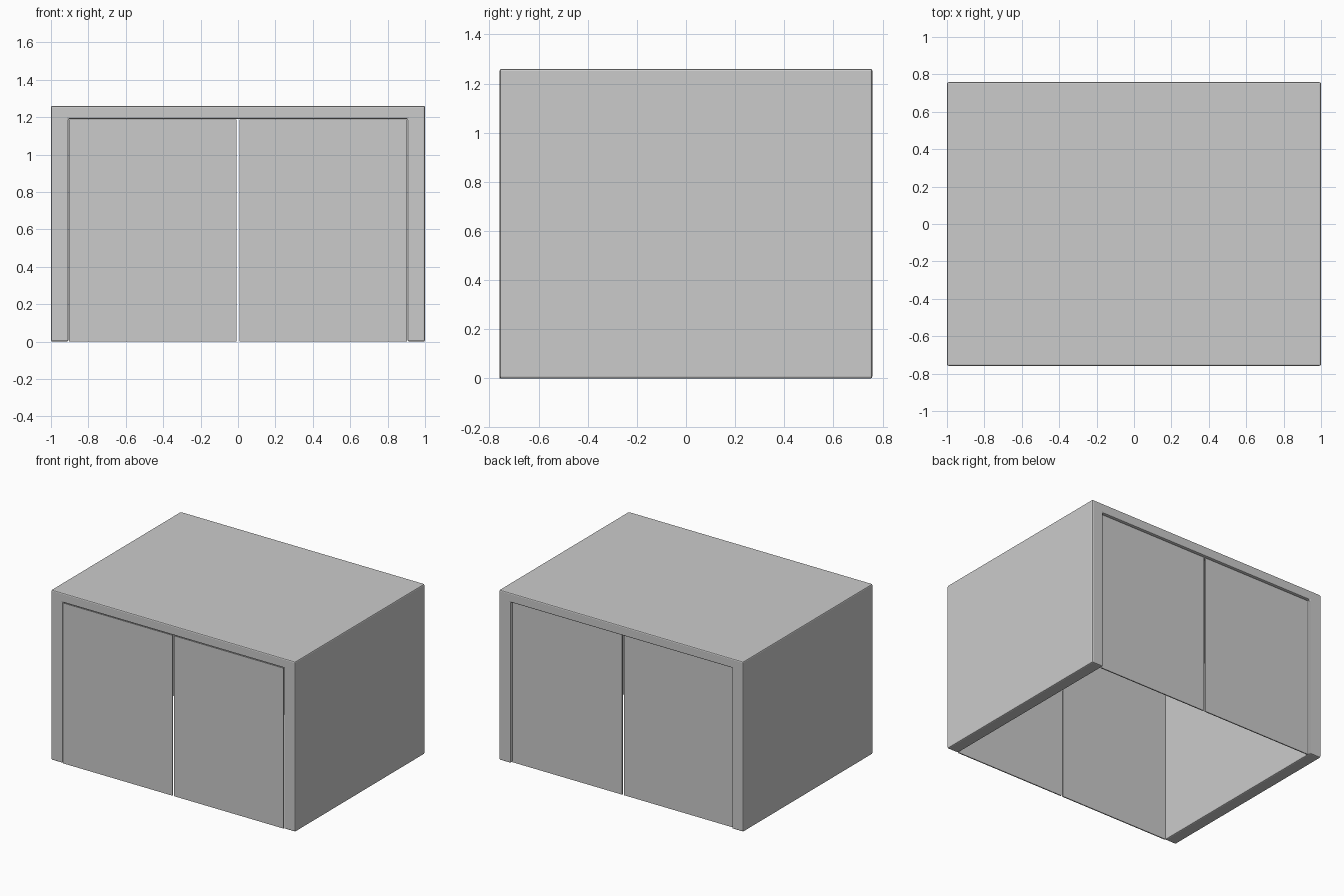
import bpy, bmesh

if "Cube" in bpy.data.objects:
    bpy.data.objects.remove(bpy.data.objects["Cube"])

W, D, H = 1.0, 0.758, 1.26      # half width, half depth, height
IN_X, IN_Z = 0.907, 1.19        # opening half width and height


def finish(name, bm, bevel=0.0):
    bmesh.ops.recalc_face_normals(bm, faces=bm.faces[:])
    mesh = bpy.data.meshes.new(name)
    bm.to_mesh(mesh)
    bm.free()
    ob = bpy.data.objects.new(name, mesh)
    bpy.context.collection.objects.link(ob)
    if bevel:
        mod = ob.modifiers.new("rounded_edges", 'BEVEL')
        mod.width = bevel
        mod.segments = 2
        mod.limit_method = 'ANGLE'
    return ob


def panel(name, x0, x1, y0, y1, z0, z1):
    bm = bmesh.new()
    bmesh.ops.create_cube(bm, size=1)
    for v in bm.verts:
        v.co.x = x1 if v.co.x > 0 else x0
        v.co.y = y1 if v.co.y > 0 else y0
        v.co.z = z1 if v.co.z > 0 else z0
    return finish(name, bm)


# Shell: inverted U profile run from front to back, open underneath
profile = [(-W, 0), (-W, H), (W, H), (W, 0),
           (IN_X, 0), (IN_X, IN_Z), (-IN_X, IN_Z), (-IN_X, 0)]
bm = bmesh.new()
face = bm.faces.new([bm.verts.new((x, -D, z)) for x, z in profile])
ext = bmesh.ops.extrude_face_region(bm, geom=[face])
moved = [g for g in ext["geom"] if isinstance(g, bmesh.types.BMVert)]
bmesh.ops.translate(bm, verts=moved, vec=(0, 2 * D, 0))
finish("shell", bm, bevel=0.008)

# Thin double doors: flush at the front, slightly recessed at the back
for end, y0, y1 in (("front", -D, -D + 0.008), ("back", D - 0.028, D - 0.02)):
    for side, x0, x1 in (("left", -0.904, -0.007), ("right", 0.007, 0.904)):
        panel(f"{end}_{side}_door", x0, x1, y0, y1, 0, IN_Z - 0.002)
